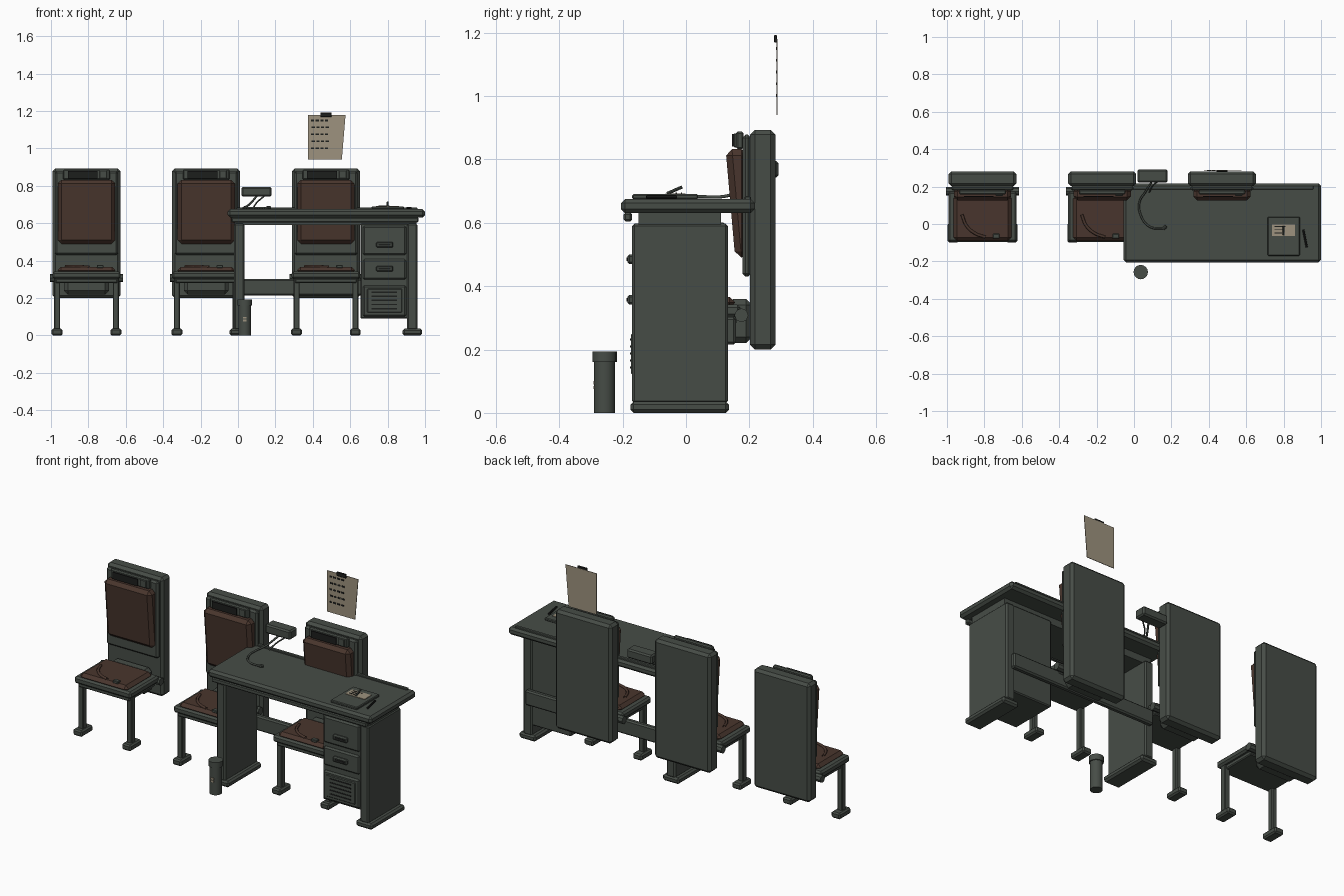
import bpy, bmesh
from mathutils import Vector

default_cube = bpy.data.objects.get("Cube")
if default_cube:
    bpy.data.objects.remove(default_cube)


def material(name, r, g, b):
    m = bpy.data.materials.new(name)
    m.use_nodes = True
    m.diffuse_color = (r, g, b, 1)
    m.node_tree.nodes["Principled BSDF"].inputs["Base Color"].default_value = (r, g, b, 1)
    return m


GREEN = material("grey green metal", .062, .073, .062)
BROWN = material("brown leather", .066, .036, .026)
TAN = material("aged paper", .34, .29, .21)
BLACK = material("black", .012, .013, .012)


def finish(name, bm, mat):
    bmesh.ops.recalc_face_normals(bm, faces=bm.faces)
    mesh = bpy.data.meshes.new(name)
    bm.to_mesh(mesh)
    bm.free()
    mesh.materials.append(mat)
    ob = bpy.data.objects.new(name, mesh)
    bpy.context.collection.objects.link(ob)
    return ob


def box(name, x, y, z, mat=GREEN, bevel=0.0, shear=0.0):
    """Chamfered box from (min, max) ranges; shear pushes the lower front edge back."""
    bm = bmesh.new()
    bmesh.ops.create_cube(bm, size=1)
    for v in bm.verts:
        low_front = v.co.y < 0 and v.co.z < 0
        v.co = [r[0] if c < 0 else r[1] for c, r in zip(v.co, (x, y, z))]
        if low_front:
            v.co.y += shear
    if bevel:
        bmesh.ops.bevel(bm, geom=bm.edges[:], offset=bevel, segments=1,
                        affect='EDGES', clamp_overlap=True)
    return finish(name, bm, mat)


def rod(name, a, b, radius, mat=GREEN, sides=8):
    a, b = Vector(a), Vector(b)
    bm = bmesh.new()
    bmesh.ops.create_cone(bm, cap_ends=True, segments=sides, radius1=radius,
                          radius2=radius, depth=(b - a).length)
    turn = Vector((0, 0, 1)).rotation_difference(b - a).to_matrix()
    for v in bm.verts:
        v.co = turn @ v.co + (a + b) / 2
    return finish(name, bm, mat)


def cable(name, points, radius, mat):
    curve = bpy.data.curves.new(name, 'CURVE')
    curve.dimensions = '3D'
    curve.bevel_depth = radius
    curve.bevel_resolution = 1
    curve.resolution_u = 6
    spline = curve.splines.new('BEZIER')
    spline.bezier_points.add(len(points) - 1)
    for p, co in zip(spline.bezier_points, points):
        p.co = co
        p.handle_left_type = p.handle_right_type = 'AUTO'
    curve.materials.append(mat)
    ob = bpy.data.objects.new(name, curve)
    bpy.context.collection.objects.link(ob)


def chair(tag, cx):
    def span(a, b=None):
        return (cx - a, cx + a) if b is None else (cx + a, cx + b)

    # Backrest: shell, front frame, head bar, cushion
    box(tag + "_back_shell", span(.182), (.202, .282), (.20, .893), GREEN, .015)
    box(tag + "_back_frame", span(.168), (.178, .206), (.43, .878), GREEN, .01)
    box(tag + "_head_bar", span(.125), (.158, .182), (.832, .888), GREEN, .006)
    box(tag + "_head_strap", span(-.10, .06), (.145, .15), (.84, .88), BLACK)
    box(tag + "_head_clasp", span(.07, .11), (.15, .16), (.838, .882), GREEN, .003)
    box(tag + "_back_cushion", span(.153), (.125, .195), (.49, .832), BROWN, .024, .03)
    # Seat: frame, hinge, cushion, strap and buckle
    box(tag + "_seat_frame", span(.183), (-.095, .172), (.302, .342), GREEN, .01)
    box(tag + "_seat_pan", span(.165), (-.08, .16), (.28, .305), GREEN, .005)
    box(tag + "_seat_bracket", span(.12), (.13, .21), (.22, .36), GREEN, .02)
    rod(tag + "_seat_hinge", (cx - .194, .175, .308), (cx + .194, .175, .308), .022)
    box(tag + "_seat_cushion", span(.155), (-.09, .155), (.33, .366), BROWN, .018)
    cable(tag + "_seat_strap", [(cx - .11, .05, .37), (cx - .085, -.01, .371),
                                (cx - .04, -.05, .369), (cx + .015, -.07, .368)], .008, BROWN)
    box(tag + "_strap_buckle", span(.055, .09), (-.078, -.052), (.36, .376), GREEN, .003)
    # Front legs and feet
    for side, s in (("right", -1), ("left", 1)):
        mid = cx + s * .157
        box(f"{tag}_{side}_leg", (mid - .016, mid + .016), (-.07, -.035), (.02, .305), GREEN, .004)
        box(f"{tag}_{side}_foot", (mid - .029, mid + .029), (-.1, .005), (0, .036), GREEN, .008)


for tag, cx in (("chair_a", -.81), ("chair_b", -.17), ("chair_c", .47)):
    chair(tag, cx)

# Desk top and supports
box("desk_top", (-.055, 1.0), (-.205, .217), (.63, .675), GREEN, .013)
box("desk_top_rail", (-.01, .96), (.185, .205), (.67, .684), GREEN, .003)
box("desk_under_frame", (-.02, .955), (-.15, .11), (.59, .635), GREEN)
box("desk_front_lip", (-.035, .965), (-.197, -.17), (.604, .632), GREEN, .006)
for side, mid in (("right", .007), ("left", .932)):
    box(f"desk_{side}_panel", (mid - .028, mid + .028), (-.17, .132), (.03, .598), GREEN, .008)
    box(f"desk_{side}_foot", (mid - .053, mid + .053), (-.175, .135), (0, .036), GREEN, .01)
box("desk_back_rail", (0, .93), (.125, .158), (.215, .302), GREEN, .008)

# Drawer cabinet
box("drawer_cabinet", (.655, .91), (-.155, .125), (.09, .6), GREEN, .006)
for i, z in enumerate(((.43, .585), (.298, .408), (.1, .268))):
    box(f"drawer_front_{i + 1}", (.667, .9), (-.169, -.15), z, GREEN, .009)
for i, z in enumerate((.485, .357)):
    box(f"drawer_handle_{i + 1}", (.738, .83), (-.185, -.165), (z - .015, z + .015), GREEN, .006)
    box(f"drawer_grip_{i + 1}", (.752, .816), (-.187, -.184), (z - .005, z + .005), BLACK)
box("vent_frame", (.69, .877), (-.174, -.165), (.122, .25), GREEN, .004)
for i in range(5):
    z = .14 + i * .022
    box(f"vent_slot_{i + 1}", (.715, .85), (-.176, -.172), (z, z + .007), BLACK)

# Clipboard, sheet, clip and pen
box("clipboard", (.715, .887), (-.17, .038), (.674, .69), GREEN, .004)
box("clipboard_sheet", (.738, .862), (-.065, -.002), (.69, .693), TAN)
for i in range(3):
    y = -.05 + i * .017
    box(f"sheet_line_{i + 1}", (.752, .79 + i * .01), (y, y + .004), (.693, .695), BLACK)
rod("clip_lever", (.8, -.06, .692), (.8, -.012, .713), .005)
rod("pen", (.905, -.03, .681), (.924, -.125, .681), .006, BLACK)

# Junction box with loose cables
box("junction_box", (.018, .18), (.222, .292), (.742, .795), GREEN, .008)
cable("long_cable", [(.1, .235, .745), (.06, .17, .7), (.03, .12, .683), (.035, .05, .682),
                     (.085, -.015, .682), (.165, -.025, .682)], .0055, GREEN)
cable("short_cable", [(.14, .235, .745), (.1, .205, .71), (.082, .17, .682)], .004, GREEN)
rod("cable_plug", (.155, -.026, .682), (.172, -.012, .684), .009)

# Hanging notice: skewed sheet, written rows, clip
notice = box("notice_sheet", (.375, .575), (.286, .289), (.94, 1.18), TAN)
for v in notice.data.vertices:
    if v.co.x > .5 and v.co.z < 1:
        v.co.x -= .02
for row in range(5):
    z = 1.15 - row * .037
    for part in range(4):
        x = .39 + part * .025 + (row % 2) * .004
        box(f"notice_mark_{row + 1}_{part + 1}", (x, x + .017), (.284, .286), (z - .005, z + .004), BLACK)
box("notice_clip", (.44, .5), (.278, .287), (1.168, 1.192), BLACK, .002)

# Waste canister
bin_x, bin_y = .036, -.257
for name, r, z0, z1 in (("canister_body", .033, 0, .165), ("canister_rim", .0385, .16, .193)):
    ob = rod(name, (bin_x, bin_y, z0), (bin_x, bin_y, z1), r, GREEN, 16)
    bpy.context.view_layer.objects.active = ob
    ob.select_set(True)
    bpy.ops.object.shade_smooth_by_angle()
    ob.select_set(False)
for i, z in enumerate((.075, .09)):
    box(f"canister_label_{i + 1}", (.026, .046), (-.2925, -.288), (z, z + .01), TAN)
